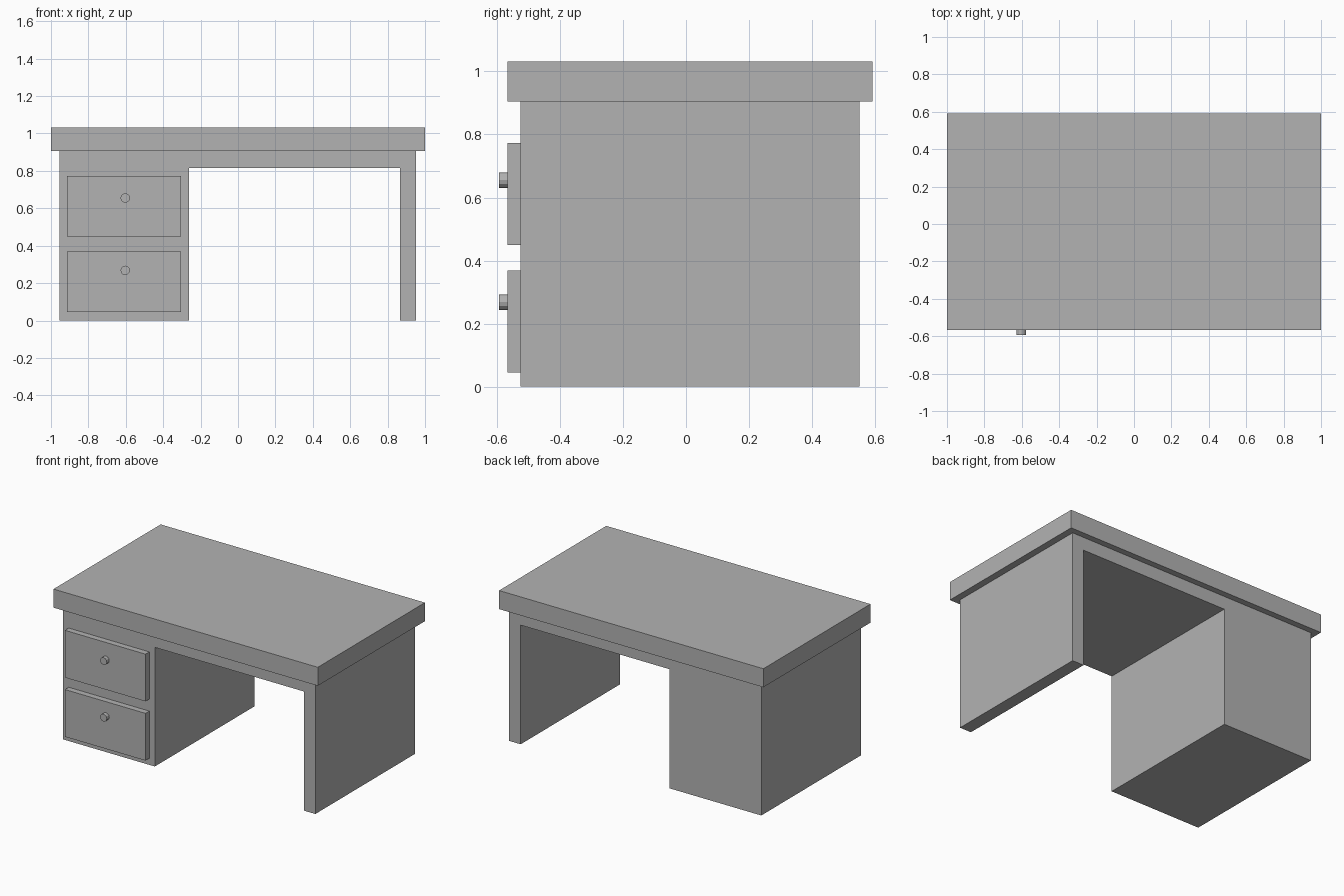
import bpy
import bmesh
from math import pi
from mathutils import Matrix

cube = bpy.data.objects.get("Cube")
if cube:
    bpy.data.objects.remove(cube, do_unlink=True)

GREY = (0.45, 0.45, 0.45, 1.0)
grey = bpy.data.materials.new("plain grey")
grey.use_nodes = True
grey.diffuse_color = GREY
grey.node_tree.nodes["Principled BSDF"].inputs["Base Color"].default_value = GREY


def add_object(name, bm):
    bmesh.ops.recalc_face_normals(bm, faces=bm.faces)
    mesh = bpy.data.meshes.new(name)
    bm.to_mesh(mesh)
    bm.free()
    mesh.materials.append(grey)
    obj = bpy.data.objects.new(name, mesh)
    bpy.context.collection.objects.link(obj)
    return obj


def extrude_profile(name, profile, y_front, y_back):
    """Extrude an x-z outline from front to back."""
    bm = bmesh.new()
    face = bm.faces.new([bm.verts.new((x, y_front, z)) for x, z in profile])
    result = bmesh.ops.extrude_face_region(bm, geom=[face], use_keep_orig=True)
    moved = [v for v in result["geom"] if isinstance(v, bmesh.types.BMVert)]
    bmesh.ops.translate(bm, verts=moved, vec=(0, y_back - y_front, 0))
    return add_object(name, bm)


def box(name, x0, x1, y0, y1, z0, z1):
    return extrude_profile(name, [(x0, z0), (x1, z0), (x1, z1), (x0, z1)], y0, y1)


def knob(name, x, z, radius, y_front, y_back):
    bm = bmesh.new()
    place = Matrix.Translation((x, (y_front + y_back) / 2, z)) @ Matrix.Rotation(pi / 2, 4, "X")
    bmesh.ops.create_cone(bm, cap_ends=True, segments=12, radius1=radius, radius2=radius,
                          depth=y_back - y_front, matrix=place)
    return add_object(name, bm)


# Body: drawer pedestal, kneehole and side panel in one outline
body_outline = [(-0.955, 0), (-0.262, 0), (-0.262, 0.815), (0.866, 0.815),
                (0.866, 0), (0.953, 0), (0.953, 0.905), (-0.955, 0.905)]
extrude_profile("desk_body", body_outline, -0.525, 0.55)

# Overhanging worktop
box("desk_top", -1, 1, -0.566, 0.592, 0.905, 1.032)

# Drawer fronts with round knobs
for label, bottom, top, knob_z in (("lower", 0.045, 0.368, 0.268), ("upper", 0.45, 0.773, 0.655)):
    box(label + "_drawer_front", -0.914, -0.304, -0.566, -0.52, bottom, top)
    knob(label + "_drawer_knob", -0.603, knob_z, 0.025, -0.593, -0.56)
